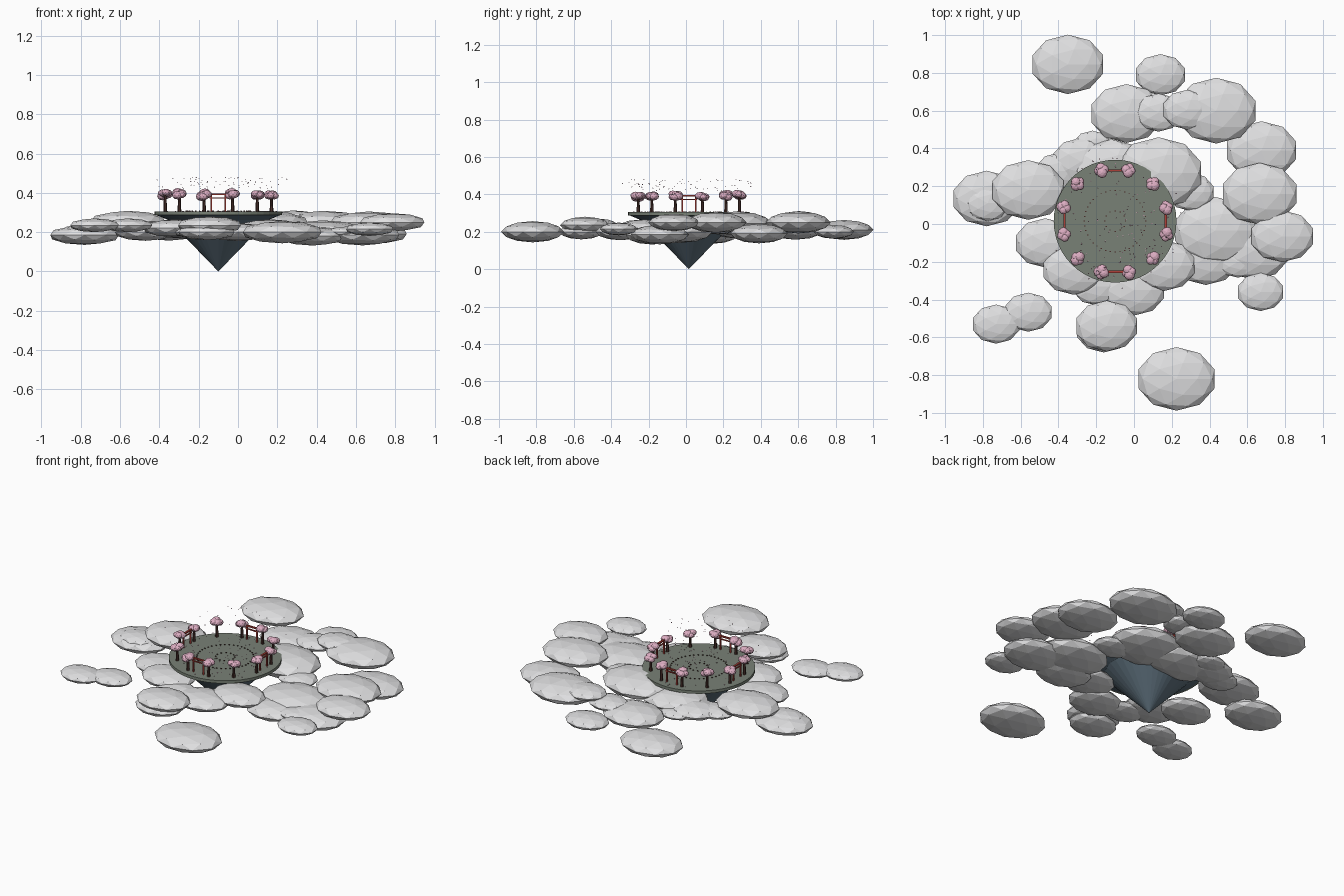
import bpy, bmesh, math, random
from mathutils import Matrix, Vector

random.seed(4)
cube = bpy.data.objects.get("Cube")
if cube:
    bpy.data.objects.remove(cube, do_unlink=True)

CX, CY, TOP = -0.1, 0.015, 0.305   # island centre and ground height


def material(name, rgb):
    m = bpy.data.materials.new(name)
    m.use_nodes = True
    m.diffuse_color = (*rgb, 1)
    m.node_tree.nodes["Principled BSDF"].inputs["Base Color"].default_value = (*rgb, 1)
    return m


CLOUD = material("cloud white", (0.74, 0.74, 0.75))
GRASS = material("grey green grass", (0.19, 0.22, 0.18))
ROCK = material("slate rock", (0.11, 0.16, 0.2))
BLOSSOM = material("blossom pink", (0.72, 0.42, 0.54))
BARK = material("dark bark", (0.07, 0.03, 0.025))
RED = material("gate red", (0.42, 0.05, 0.04))


def finish(name, bm, *mats):
    mesh = bpy.data.meshes.new(name)
    bm.to_mesh(mesh)
    bm.free()
    for m in mats:
        mesh.materials.append(m)
    obj = bpy.data.objects.new(name, mesh)
    bpy.context.collection.objects.link(obj)
    return obj


def placed(loc, scale, turn=0):
    return (Matrix.Translation(loc) @ Matrix.Rotation(turn, 4, "Z")
            @ Matrix.Diagonal((*scale, 1)))


def blob(bm, loc, scale, turn=0, detail=2):
    bmesh.ops.create_icosphere(bm, subdivisions=detail, radius=1,
                               matrix=placed(loc, scale, turn))


def box(bm, loc, size, frame=Matrix()):
    bmesh.ops.create_cube(bm, size=1, matrix=frame @ placed(loc, size))


def drum(bm, r_low, r_high, z_low, z_high, x=CX, y=CY, sides=32):
    bmesh.ops.create_cone(bm, cap_ends=True, segments=sides, radius1=r_low, radius2=r_high,
                          depth=z_high - z_low,
                          matrix=Matrix.Translation((x, y, (z_low + z_high) / 2)))


# Island: grassy disc, sloping underside and pointed rock
bm = bmesh.new()
drum(bm, 0.325, 0.325, 0.287, TOP, sides=48)
finish("grass_disc", bm, GRASS)
bm = bmesh.new()
drum(bm, 0.255, 0.315, 0.262, 0.287)
drum(bm, 0, 0.26, 0, 0.268)
finish("rock_underside", bm, ROCK)

# Clouds: x, y, z, half width
clouds = [
    (-.35, .845, .21, .187), (.14, .79, .2, .13), (.435, .6, .25, .207),
    (-.04, .585, .21, .185), (.13, .59, .24, .12), (.28, .605, .275, .125),
    (.675, .39, .19, .183), (.665, .16, .25, .195), (.785, -.065, .25, .163),
    (.43, -.035, .2, .212), (.67, -.36, .215, .12), (.635, -.14, .185, .185),
    (.55, -.2, .2, .1), (.38, -.18, .18, .17), (.16, -.22, .22, .16),
    (.3, .17, .22, .12), (.13, .27, .245, .225), (-.12, .28, .22, .2),
    (-.28, .33, .21, .15), (-.4, .28, .21, .115), (-.56, .18, .255, .188),
    (-.78, .135, .185, .175), (-.775, .11, .21, .113), (-.47, -.1, .2, .155),
    (-.32, -.24, .22, .16), (0, -.35, .2, .16), (-.145, -.54, .235, .16),
    (-.16, -.56, .2, .143), (-.56, -.467, .235, .123), (-.73, -.53, .235, .123),
    (.225, -.82, .2, .2), (-.2, -.33, .2, .12), (-.22, .41, .2, .1),
]
bm = bmesh.new()
for x, y, z, half in clouds:
    r = half / 0.951
    blob(bm, (x, y, z), (r, r * 0.8, r * 0.27))
finish("clouds", bm, CLOUD)

# Ring of blossom trees
trunks, crowns = bmesh.new(), bmesh.new()
for i in range(12):
    a = math.radians(15 + 30 * i)
    x, y = CX + 0.28 * math.cos(a), CY + 0.28 * math.sin(a)
    z = random.uniform(0.383, 0.4)
    drum(trunks, 0.01, 0.006, TOP, z, x, y, 7)
    for j in range(4):
        b = a + j * math.tau / 4
        s = random.uniform(0.022, 0.029)
        blob(crowns, (x + 0.014 * math.cos(b), y + 0.014 * math.sin(b),
                      z + random.uniform(-0.006, 0.008)), (s, s, s * 0.75), b)
finish("tree_trunks", trunks, BARK)
finish("tree_blossom", crowns, BLOSSOM)

# Four gates facing the middle, between the trees
bm = bmesh.new()
for i in range(4):
    frame = (Matrix.Translation((CX, CY, TOP)) @ Matrix.Rotation(i * math.pi / 2, 4, "Z")
             @ Matrix.Translation((0, -0.268, 0)))
    for side in (-1, 1):
        box(bm, (side * 0.036, 0, 0.042), (0.008, 0.008, 0.084), frame)
    box(bm, (0, 0, 0.087), (0.106, 0.012, 0.008), frame)
    box(bm, (0, 0, 0.068), (0.088, 0.007, 0.006), frame)
finish("gates", bm, RED)

# Stone rings set into the grass
bm = bmesh.new()
for count, radius in ((40, 0.163), (12, 0.055)):
    for i in range(count):
        a = i * math.tau / count
        box(bm, (CX + radius * math.cos(a), CY + radius * math.sin(a), TOP + 0.002),
            (0.007, 0.005, 0.004))
finish("stone_rings", bm, BARK)

# Petals lying on the grass and drifting in the air
bm = bmesh.new()
for i in range(130):
    a, r = random.uniform(0, math.tau), 0.36 * math.sqrt(random.random())
    fallen = i < 60
    r = r * 0.85 if fallen else r
    z = TOP + 0.002 if fallen else random.uniform(0.42, 0.48)
    blob(bm, (CX + r * math.cos(a), CY + r * math.sin(a), z), (0.004, 0.003, 0.002), a, 1)
finish("petals", bm, BLOSSOM)
